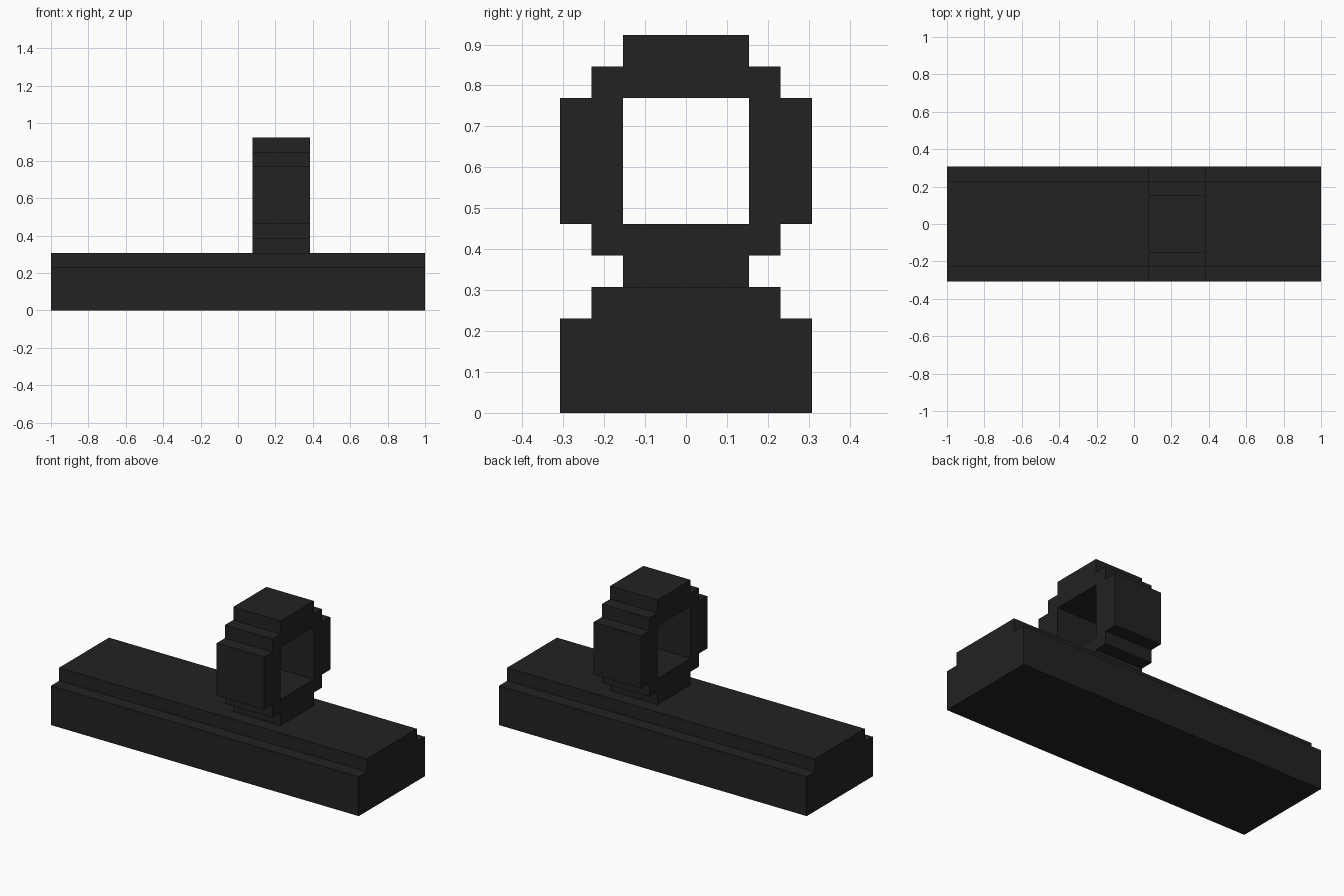
import bpy, bmesh

if "Cube" in bpy.data.objects:
    bpy.data.objects.remove(bpy.data.objects["Cube"])

U = 1 / 13  # one block step of the model

black = bpy.data.materials.new("soft black")
black.diffuse_color = (0.016, 0.016, 0.016, 1)
black.use_nodes = True
black.node_tree.nodes["Principled BSDF"].inputs["Base Color"].default_value = black.diffuse_color


def mirrored_profile(name, half, x0, x1):
    """Extrude a half (y, z) outline along x and mirror it across y = 0."""
    bm = bmesh.new()
    left = [bm.verts.new((x0, y * U, z * U)) for y, z in half]
    right = [bm.verts.new((x1, y * U, z * U)) for y, z in half]
    bm.faces.new(left[::-1])
    bm.faces.new(right)
    for i in range(len(half)):
        j = (i + 1) % len(half)
        if half[i][0] == 0 and half[j][0] == 0:
            continue  # leave the mirror seam open
        bm.faces.new((left[i], left[j], right[j], right[i]))
    mesh = bpy.data.meshes.new(name)
    bmesh.ops.recalc_face_normals(bm, faces=bm.faces)
    # make sure the open shell points outwards (+x cap faces +x)
    bm.normal_update()
    cap = max(bm.faces, key=lambda f: f.calc_center_median().x)
    if cap.normal.x < 0:
        bmesh.ops.reverse_faces(bm, faces=bm.faces)
    bm.to_mesh(mesh)
    bm.free()
    mesh.materials.append(black)
    ob = bpy.data.objects.new(name, mesh)
    bpy.context.collection.objects.link(ob)
    mod = ob.modifiers.new("mirror", 'MIRROR')
    mod.use_axis = (False, True, False)
    mod.use_clip = True
    return ob


# Long bar with a stepped shoulder along each top edge
mirrored_profile("base_bar",
                 [(0, 0), (4, 0), (4, 3), (3, 3), (3, 4), (0, 4)], -1, 1)

# Stepped ring with a square opening, standing on the bar
mirrored_profile("sight_ring",
                 [(0, 4), (2, 4), (2, 5), (3, 5), (3, 6), (4, 6),
                  (4, 10), (3, 10), (3, 11), (2, 11), (2, 12), (0, 12),
                  (0, 10), (2, 10), (2, 6), (0, 6)], U, 5 * U)
